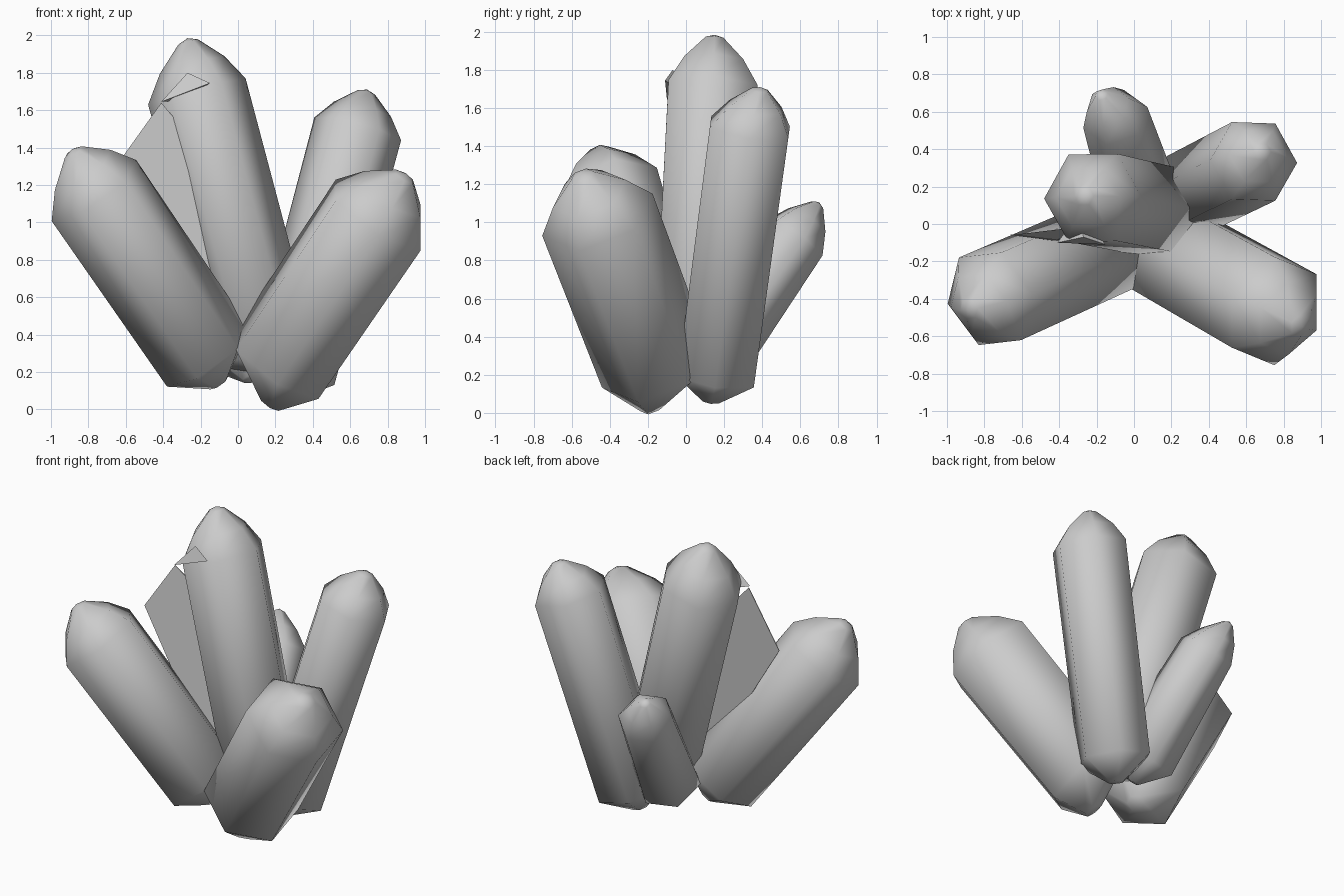
import bpy, bmesh, math
from mathutils import Vector

if "Cube" in bpy.data.objects:
    bpy.data.objects.remove(bpy.data.objects["Cube"])

grey = bpy.data.materials.new("crystal grey")
grey.diffuse_color = (0.6, 0.6, 0.6, 1)
grey.use_nodes = True
grey.node_tree.nodes["Principled BSDF"].inputs["Base Color"].default_value = grey.diffuse_color


def finish(bm, name, smooth=True):
    bmesh.ops.recalc_face_normals(bm, faces=bm.faces)
    for f in bm.faces:
        f.smooth = smooth
    me = bpy.data.meshes.new(name)
    bm.to_mesh(me)
    bm.free()
    me.materials.append(grey)
    ob = bpy.data.objects.new(name, me)
    bpy.context.collection.objects.link(ob)
    return ob


def crystal(name, base, shoulder, tip, foot, radius, turn=0, base_scale=0.97):
    """Six-sided prism between base and shoulder, with pointed ends."""
    base, shoulder, tip, foot = map(Vector, (base, shoulder, tip, foot))
    axis = (shoulder - base).normalized()
    u = (Vector((1, 0, 0)) - axis * axis.x).normalized()
    v = axis.cross(u)
    angles = [math.radians(turn + 60 * i) for i in range(6)]
    # centre and scale of each ring, from the foot up to the tip
    stations = [(foot, 0.2), (base, base_scale), (shoulder, 1.0),
                (shoulder.lerp(tip, 0.5), 0.66), (shoulder.lerp(tip, 0.93), 0.2)]
    bm = bmesh.new()
    rings = [[bm.verts.new(c + radius * s * (u * math.cos(a) + v * math.sin(a)))
              for a in angles] for c, s in stations]
    for a, b in zip(rings, rings[1:]):
        for i in range(6):
            j = (i + 1) % 6
            bm.faces.new((a[i], a[j], b[j], b[i]))
    bm.faces.new(rings[0][::-1])
    top = bm.verts.new(tip)
    for i in range(6):
        bm.faces.new((rings[-1][i], rings[-1][(i + 1) % 6], top))
    return finish(bm, name)


# The five crystals of the cluster
crystal("tall_crystal", (0.16, 0.06, 0.30), (-0.22, 0.14, 1.70),
        (-0.27, 0.15, 1.985), (0.18, 0.06, 0.18), 0.27)
crystal("left_crystal", (-0.16, -0.13, 0.28), (-0.77, -0.40, 1.17),
        (-0.89, -0.46, 1.39), (-0.10, -0.10, 0.14), 0.28, turn=15)
crystal("front_right_crystal", (0.21, -0.16, 0.24), (0.75, -0.465, 1.04),
        (0.90, -0.55, 1.26), (0.17, -0.18, 0.03), 0.31, turn=30)
crystal("back_right_crystal", (0.29, 0.16, 0.19), (0.64, 0.335, 1.50),
        (0.69, 0.39, 1.71), (0.25, 0.13, 0.06), 0.24)
crystal("small_back_crystal", (0.04, 0.13, 0.30), (-0.10, 0.57, 0.92),
        (-0.18, 0.70, 1.105), (0.06, 0.06, 0.16), 0.18, turn=15, base_scale=1.15)

# Thin flat shard between the tall and left crystals
bm = bmesh.new()
outline = [(-0.41, -0.09, 1.64), (-0.66, -0.06, 1.29), (-0.10, -0.13, 0.40),
           (0.02, -0.06, 0.55), (-0.25, -0.01, 1.45)]
front = [bm.verts.new(p) for p in outline]
back = [bm.verts.new(Vector(p) + Vector((0, 0.005, 0))) for p in outline]
bm.faces.new(front)
bm.faces.new(back[::-1])
for i in range(5):
    j = (i + 1) % 5
    bm.faces.new((front[i], back[i], back[j], front[j]))
finish(bm, "web_shard", smooth=False)

# Small splinter lying on the tall crystal's shoulder
bm = bmesh.new()
pts = [(-0.41, -0.10, 1.645), (-0.15, -0.11, 1.745), (-0.27, -0.07, 1.80), (-0.30, 0.05, 1.65)]
bmesh.ops.convex_hull(bm, input=[bm.verts.new(p) for p in pts])
finish(bm, "shoulder_splinter", smooth=False)
